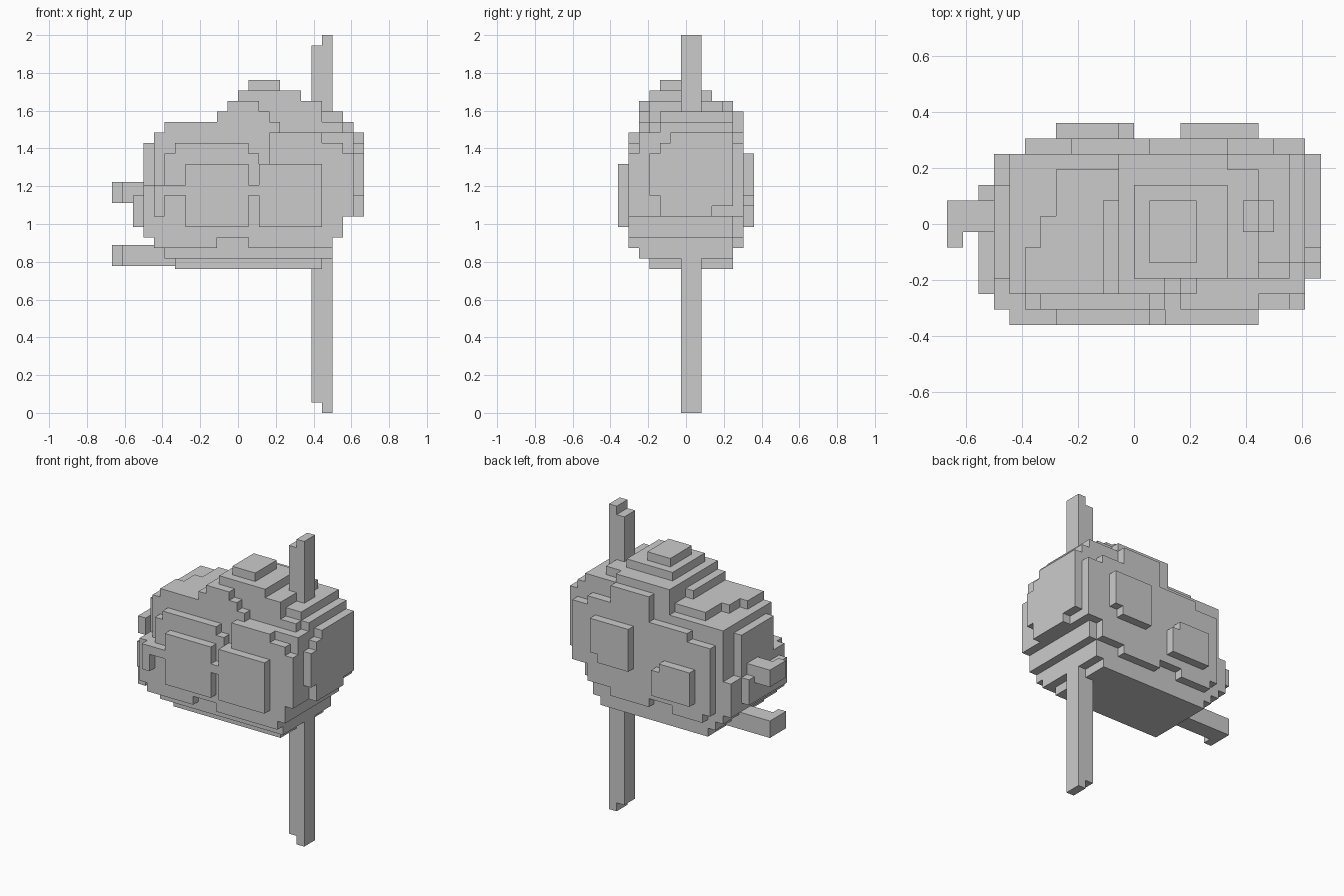
import bpy, bmesh, math

if "Cube" in bpy.data.objects:
    bpy.data.objects.remove(bpy.data.objects["Cube"])

U = 2 / 36                      # edge of one block
mat = bpy.data.materials.new("light_grey")
mat.diffuse_color = (0.6, 0.6, 0.6, 1)
mat.use_nodes = True
mat.node_tree.nodes["Principled BSDF"].inputs["Base Color"].default_value = mat.diffuse_color


def block_object(name, boxes, lift=0.0):
    """Outer skin of the union of block boxes (x0, x1, y0, y1, z0, z1)."""
    cells = {(x, y, z) for a, b, c, d, e, f in boxes
             for x in range(a, b) for y in range(c, d) for z in range(e, f)}
    bm = bmesh.new()
    verts = {}

    def vert(p):
        if p not in verts:
            verts[p] = bm.verts.new(((p[0] - 12) * U, (p[1] - 6.5) * U, (p[2] + lift) * U))
        return verts[p]

    for cell in sorted(cells):
        for axis in range(3):
            for side in (0, 1):
                near = list(cell)
                near[axis] += 2 * side - 1
                if tuple(near) in cells:
                    continue
                quad = []
                for du, dv in ((0, 0), (1, 0), (1, 1), (0, 1)):
                    p = list(cell)
                    p[axis] += side
                    p[(axis + 1) % 3] += du
                    p[(axis + 2) % 3] += dv
                    quad.append(vert(tuple(p)))
                bm.faces.new(quad if side else quad[::-1])
    bmesh.ops.dissolve_limit(bm, angle_limit=math.radians(1), verts=bm.verts, edges=bm.edges)
    mesh = bpy.data.meshes.new(name)
    bm.to_mesh(mesh)
    bm.free()
    mesh.materials.append(mat)
    obj = bpy.data.objects.new(name, mesh)
    bpy.context.collection.objects.link(obj)
    return obj


# Rounded body, from the base up to the cap
body = [
    (6, 20, 3, 11, 14, 15), (5, 21, 2, 11, 15, 16), (4, 21, 2, 11, 16, 17),
    (4, 22, 2, 11, 17, 19), (4, 23, 2, 11, 19, 27),
    (5, 7, 2, 5, 27, 28), (6, 7, 2, 7, 27, 28), (7, 16, 2, 10, 27, 28),
    (11, 23, 4, 11, 27, 28), (16, 22, 3, 11, 27, 28),
    (10, 11, 2, 8, 28, 29), (11, 15, 2, 11, 28, 29), (15, 20, 3, 11, 28, 29),
    (20, 22, 4, 11, 28, 29),
    (11, 14, 2, 11, 29, 30), (14, 20, 3, 10, 29, 30), (14, 18, 3, 11, 29, 30),
    (12, 18, 3, 9, 30, 31), (13, 16, 4, 8, 31, 32),
]
# Left end
body += [
    (3, 4, 3, 9, 21, 26), (3, 4, 2, 11, 17, 21), (3, 4, 1, 3, 17, 22),
    (2, 3, 2, 9, 18, 21),
]
# Right end
body += [
    (23, 24, 3, 4, 21, 25), (23, 24, 4, 5, 19, 26),
    (23, 24, 5, 9, 19, 27), (23, 24, 9, 11, 20, 27),
]
# Front swelling
body += [
    (4, 10, 1, 2, 16, 22), (10, 13, 1, 2, 17, 22), (13, 21, 1, 2, 16, 24),
    (5, 6, 1, 2, 22, 25), (6, 13, 1, 2, 22, 26), (13, 14, 1, 2, 22, 25),
    (15, 20, 1, 2, 24, 27), (20, 22, 1, 2, 17, 26), (22, 23, 1, 2, 19, 25),
]
# Back swelling
body += [
    (5, 13, 11, 12, 17, 25), (8, 13, 11, 12, 25, 26), (6, 10, 11, 12, 16, 17),
    (13, 18, 11, 12, 16, 29), (18, 21, 11, 12, 17, 27), (21, 23, 11, 12, 19, 26),
]
# Raised patches on the back
body += [
    (7, 11, 12, 13, 18, 22), (11, 12, 12, 13, 18, 21),
    (15, 19, 12, 13, 20, 25), (19, 20, 12, 13, 21, 25),
]
block_object("body", body, -0.3)

# Two lens plates with bridge and hooked side arm
block_object("front_glasses", [
    (7, 13, 0, 1, 18, 24), (14, 20, 0, 1, 18, 24),
    (13, 14, 0, 1, 21, 22), (4, 7, 0, 1, 21, 22), (4, 5, 0, 1, 19, 21),
], -0.3)

# Upright pole with notched ends
block_object("pole", [(19, 20, 6, 8, 1, 35), (20, 21, 6, 8, 0, 36)])

# Hooked prongs on the left
for name, z, end in (("upper_prong", 20, 4), ("lower_prong", 14, 7)):
    block_object(name, [(0, end, 6, 8, z, z + 2), (0, 1, 5, 6, z, z + 2)])
